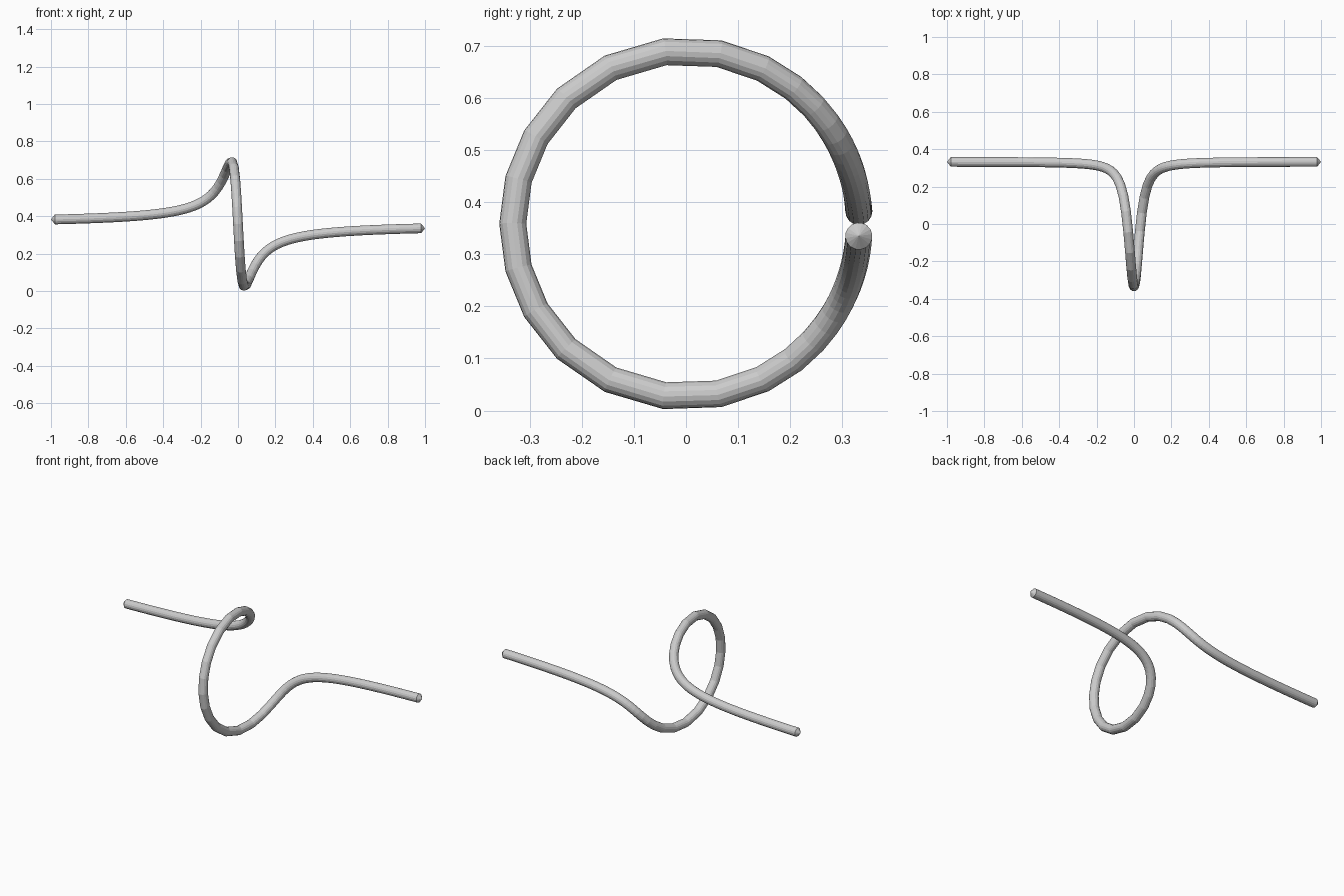
import bpy, bmesh, math
from mathutils import Vector

if "Cube" in bpy.data.objects:
    bpy.data.objects.remove(bpy.data.objects["Cube"])

R, TUBE, ZC, K = 0.333, 0.026, 0.359, 0.035   # loop radius, tube radius, centre height, x stretch
SIDES, END_X = 16, 0.979

def point(t):
    # circle seen from the side, unwinding into a straight line at both ends
    d = 1 + t * t
    return Vector((K * t, R * (t * t - 1) / d, ZC - 2 * R * t / d))

# path parameters: close together in the loop, even along the arms
half, t, t_end = [], 0.0, END_X / K
while t < t_end - 0.3:
    half.append(t)
    t += 0.13 + 0.45 * t * t / (1 + t * t)
half.append(t_end)
params = [-v for v in reversed(half[1:])] + half
path = [point(v) for v in params]
tangents = [(point(v + 1e-3) - point(v - 1e-3)).normalized() for v in params]

# sweep a round section along the path
bm = bmesh.new()
rings = []
normal = Vector((0, 0, 1))
for p, tan in zip(path, tangents):
    normal = (normal - tan * normal.dot(tan)).normalized()
    side = tan.cross(normal)
    rings.append([bm.verts.new(p + TUBE * (normal * math.cos(a) + side * math.sin(a)))
                  for a in (2 * math.pi * i / SIDES for i in range(SIDES))])
for a, b in zip(rings, rings[1:]):
    for i in range(SIDES):
        j = (i + 1) % SIDES
        bm.faces.new((a[i], a[j], b[j], b[i]))

# pointed end caps
for ring, p, d in ((rings[0], path[0], -tangents[0]), (rings[-1], path[-1], tangents[-1])):
    tip = bm.verts.new(p + d * (1 - END_X))
    for i in range(SIDES):
        bm.faces.new((ring[i], ring[(i + 1) % SIDES], tip))
bmesh.ops.recalc_face_normals(bm, faces=bm.faces)

mesh = bpy.data.meshes.new("looped_tube")
bm.to_mesh(mesh)
bm.free()
bpy.context.collection.objects.link(bpy.data.objects.new("looped_tube", mesh))
